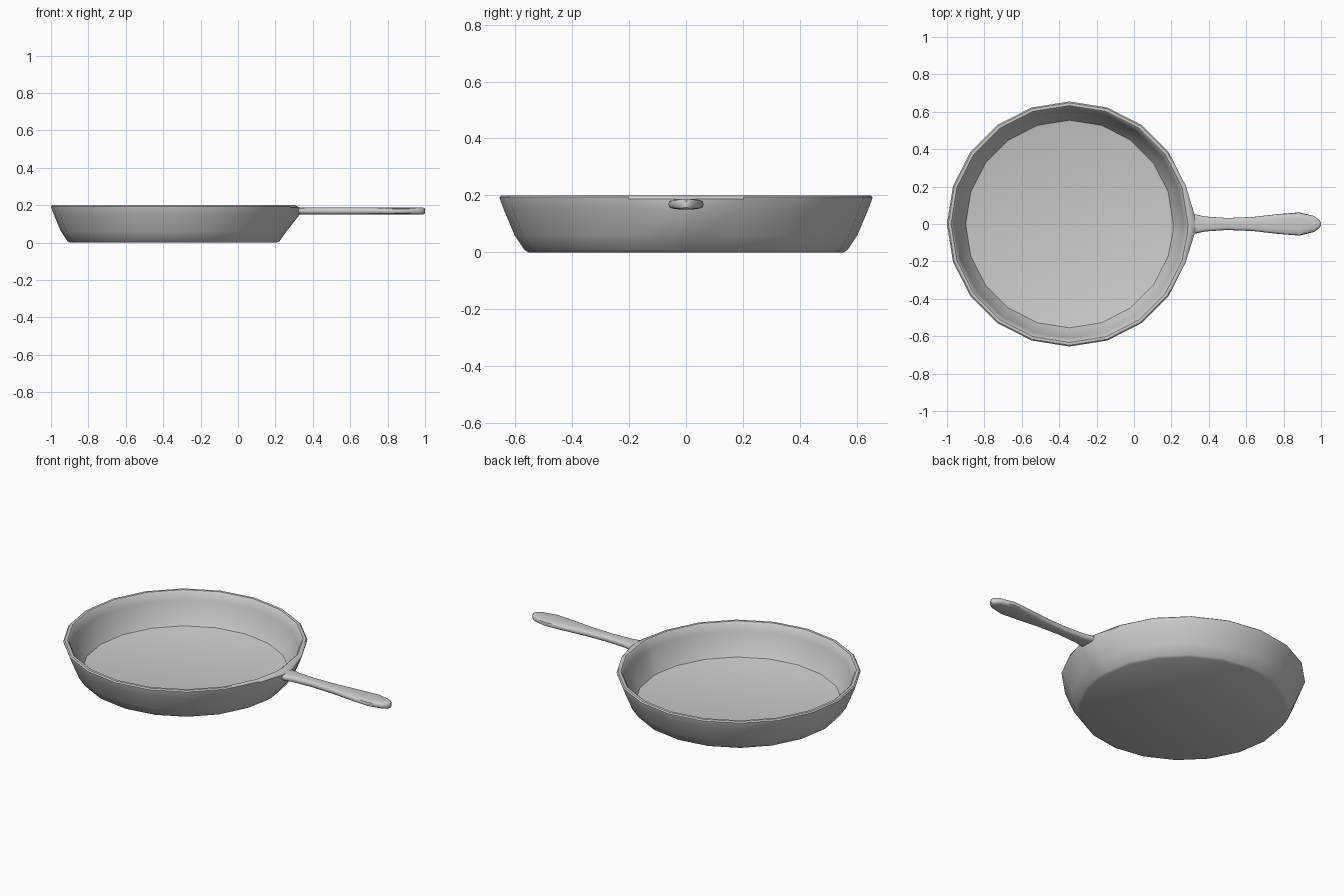
import bpy, bmesh
from math import sin, cos, radians, pi

if "Cube" in bpy.data.objects:
    bpy.data.objects.remove(bpy.data.objects["Cube"])

CX = -0.345


def finish(name, bm, angle):
    bmesh.ops.recalc_face_normals(bm, faces=bm.faces[:])
    me = bpy.data.meshes.new(name)
    bm.to_mesh(me)
    bm.free()
    ob = bpy.data.objects.new(name, me)
    bpy.context.collection.objects.link(ob)
    bpy.ops.object.select_all(action='DESELECT')
    ob.select_set(True)
    bpy.context.view_layer.objects.active = ob
    bpy.ops.object.shade_smooth_by_angle(angle=radians(angle))
    return ob


def bridge(bm, rings):
    for a, b in zip(rings, rings[1:]):
        n = len(a)
        for i in range(n):
            j = (i + 1) % n
            bm.faces.new((a[i], a[j], b[j], b[i]))
    bm.faces.new(rings[0])
    bm.faces.new(rings[-1])


# Pan: 20-sided lathe, profile (radius, height, bulge towards the handle)
profile = [(0.553, 0.0, 0), (0.567, 0.008, 0), (0.602, 0.06, 0.002),
           (0.639, 0.148, 0.034), (0.654, 0.187, 0.018), (0.655, 0.194, 0.006),
           (0.648, 0.2, 0), (0.633, 0.2, 0), (0.624, 0.192, 0),
           (0.612, 0.15, 0), (0.582, 0.066, 0), (0.555, 0.022, 0), (0.545, 0.019, 0)]
angles = [0, 4.3] + [18 * i for i in range(1, 20)] + [355.7]
bm = bmesh.new()
rings = []
for r, z, bulge in profile:
    ring = []
    for a in angles:
        near = min(a, 360 - a)
        k = cos(radians(9)) / cos(radians(9 - near)) if near == 4.3 else 1
        x, y = r * k * cos(radians(a)), r * k * sin(radians(a))
        if near < 5:
            x = max(x, r * 0.995) + bulge if bulge else x
        ring.append(bm.verts.new((CX + x, y, z)))
    rings.append(ring)
bridge(bm, rings)
finish("pan", bm, 40)

# Handle: rounded section lofted along x (position, half width)
stations = [(0.298, 0.058), (0.325, 0.052), (0.38, 0.040), (0.5, 0.032),
            (0.64, 0.038), (0.77, 0.053), (0.885, 0.062), (0.965, 0.042),
            (0.99, 0.022), (1.0, 0.008)]
bm = bmesh.new()
rings = []
for x, w in stations:
    h = 0.012 if x == 1.0 else 0.0185
    ring = []
    for i in range(16):
        t = 2 * pi * i / 16
        c, s = cos(t), sin(t)
        y = w * abs(c) ** 0.7 * (1 if c > 0 else -1)
        z = h * abs(s) ** 0.6 * (1 if s > 0 else -1)
        ring.append(bm.verts.new((x, y, 0.169 + z)))
    rings.append(ring)
bridge(bm, rings)
finish("handle", bm, 45)
